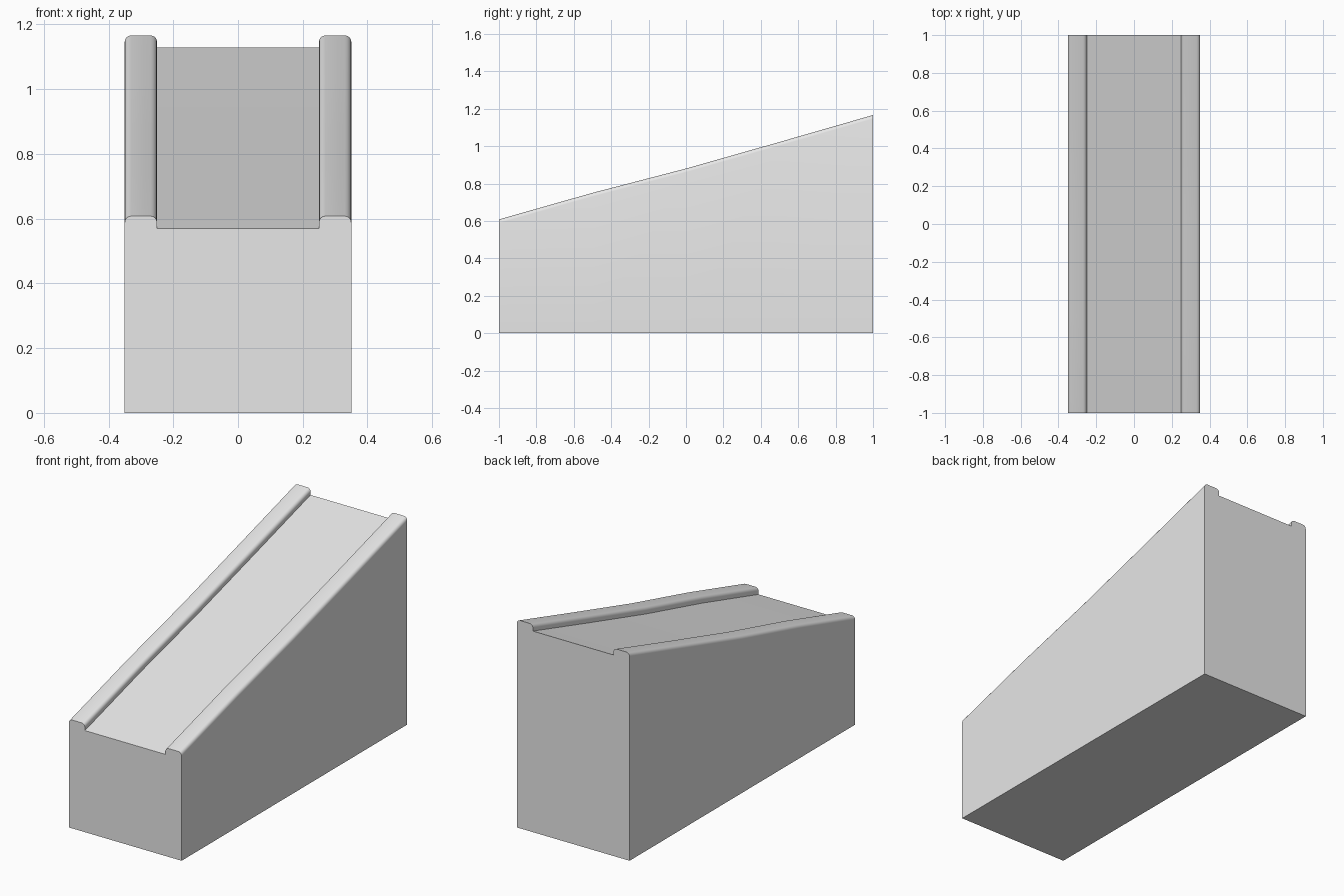
import bpy
import bmesh
import math

cube = bpy.data.objects.get("Cube")
if cube:
    bpy.data.objects.remove(cube, do_unlink=True)

# Single plain grey
grey = bpy.data.materials.new("light_grey")
grey.use_nodes = True
colour = (0.8, 0.8, 0.8, 1.0)
grey.diffuse_color = colour
grey.node_tree.nodes["Principled BSDF"].inputs["Base Color"].default_value = colour

HALF_WIDTH, RAIL_INNER = 0.35, 0.25   # outer side and inner side of a rail
RAIL_HEIGHT, RADIUS = 0.038, 0.02     # rail above the bed, rounding of its edges
STEPS = 4

# Gently bending slope of the bed: (y, z)
slope = [(-1, 0.57), (-0.5, 0.712), (0, 0.842), (0.5, 0.984), (1, 1.128)]


def rail_profile():
    """Left rail outline from the outer edge to the bed: (x, height over bed)."""
    points = []
    for centre, start in ((HALF_WIDTH - RADIUS, 0), (RAIL_INNER + RADIUS, 90)):
        for i in range(STEPS + 1):
            a = math.radians(start + 90 * i / STEPS)
            points.append((centre + RADIUS * math.cos(a),
                           RAIL_HEIGHT - RADIUS + RADIUS * math.sin(a)))
    return points + [(RAIL_INNER, 0)]


# Cross-section: one rail, the bed, and the mirrored rail
left = rail_profile()
top = left + [(-x, h) for x, h in reversed(left)]

# Loft the section along the slope, with a flat base and closed ends
bm = bmesh.new()
rings = []
for y, z in slope:
    section = [(HALF_WIDTH, 0)] + [(x, z + h) for x, h in top] + [(-HALF_WIDTH, 0)]
    rings.append([bm.verts.new((x, y, height)) for x, height in section])
for a, b in zip(rings, rings[1:]):
    for i in range(len(a)):
        j = (i + 1) % len(a)
        bm.faces.new((a[i], a[j], b[j], b[i]))
bm.faces.new(rings[0])
bm.faces.new(rings[-1])
bmesh.ops.recalc_face_normals(bm, faces=bm.faces)

mesh = bpy.data.meshes.new("railed_ramp")
bm.to_mesh(mesh)
bm.free()
mesh.materials.append(grey)
ramp = bpy.data.objects.new("railed_ramp", mesh)
bpy.context.collection.objects.link(ramp)

# Smooth the rail rounding, keep the corners sharp
bpy.ops.object.select_all(action="DESELECT")
ramp.select_set(True)
bpy.context.view_layer.objects.active = ramp
bpy.ops.object.shade_smooth_by_angle(angle=math.radians(30))
